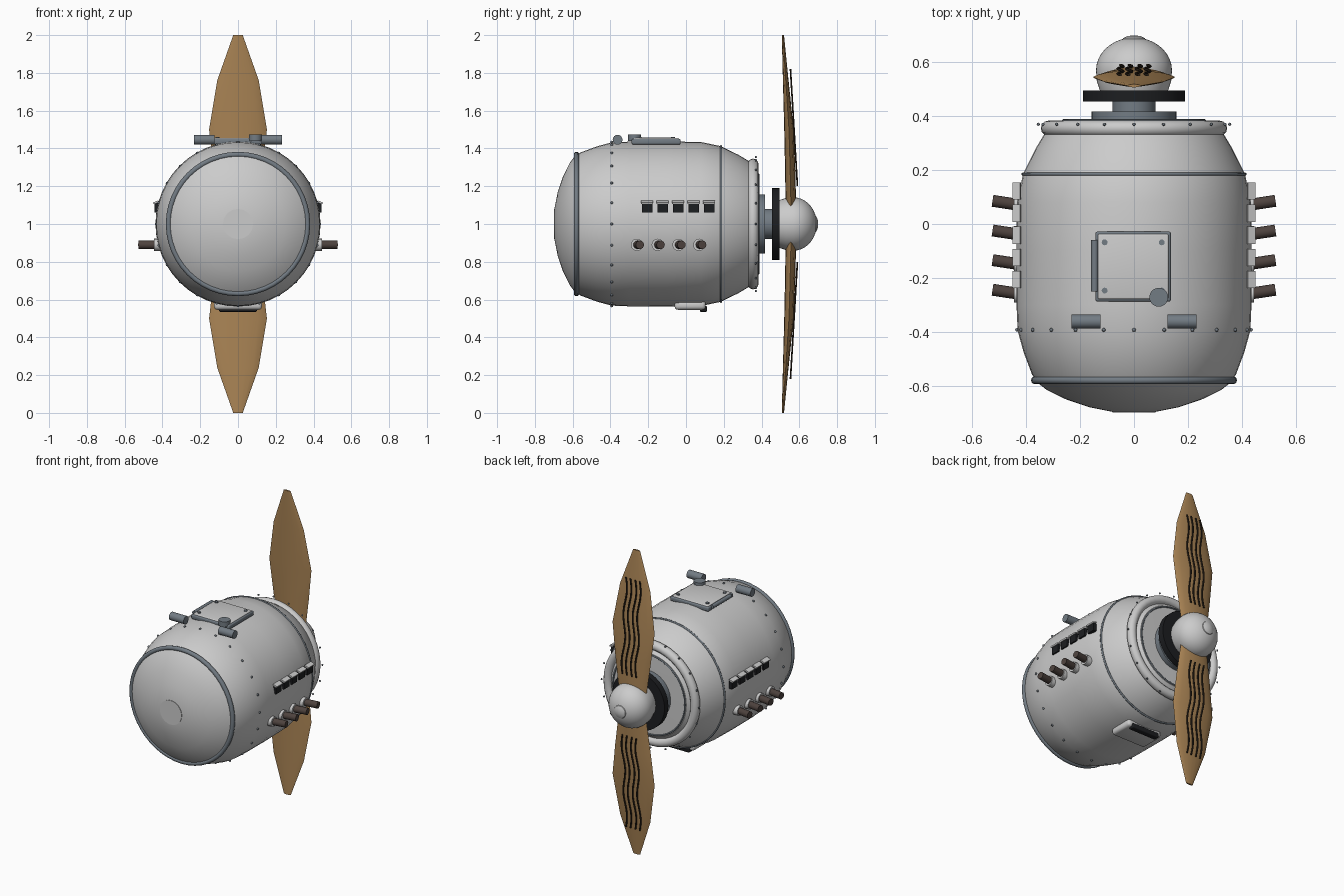
import bpy, bmesh, math
from mathutils import Vector

if "Cube" in bpy.data.objects:
    bpy.data.objects.remove(bpy.data.objects["Cube"])

def material(name, rgb):
    m = bpy.data.materials.new(name)
    m.diffuse_color = (*rgb, 1)
    m.use_nodes = True
    m.node_tree.nodes["Principled BSDF"].inputs["Base Color"].default_value = m.diffuse_color
    return m

STEEL = material("steel", (0.17, 0.2, 0.23))
BLACK = material("black", (0.012, 0.013, 0.015))
WOOD = material("wood", (0.40, 0.23, 0.09))
GRAIN = material("grain", (0.03, 0.02, 0.012))
RUST = material("exhaust_metal", (0.075, 0.055, 0.048))

def finish(name, bm, mat=None, angle=35):
    bmesh.ops.recalc_face_normals(bm, faces=bm.faces[:])
    me = bpy.data.meshes.new(name)
    bm.to_mesh(me)
    bm.free()
    ob = bpy.data.objects.new(name, me)
    bpy.context.collection.objects.link(ob)
    if mat:
        me.materials.append(mat)
    bpy.ops.object.select_all(action='DESELECT')
    ob.select_set(True)
    bpy.context.view_layer.objects.active = ob
    bpy.ops.object.shade_smooth_by_angle(angle=math.radians(angle))
    return ob

def loft(bm, rings, caps=True):
    loops = [[bm.verts.new(p) for p in r] for r in rings]
    n = len(loops[0])
    for a, b in zip(loops, loops[1:]):
        for i in range(n):
            bm.faces.new((a[i], a[(i + 1) % n], b[(i + 1) % n], b[i]))
    if caps:
        bm.faces.new(loops[0])
        bm.faces.new(loops[-1])

def revolve(name, profile, mat=None, seg=48, angle=35):
    # profile of (radius, y) spun round the engine axis at z = 1
    bm = bmesh.new()
    loft(bm, [[(r * math.cos(2 * math.pi * i / seg), y, 1 + r * math.sin(2 * math.pi * i / seg))
               for i in range(seg)] for r, y in profile])
    return finish(name, bm, mat, angle)

def ring(name, major, minor, y, mat=None, n=12):
    bm = bmesh.new()
    arc = [2 * math.pi * i / n for i in range(n + 1)]
    loft(bm, [[((major + minor * math.cos(a)) * math.cos(t), y + minor * math.sin(a),
                1 + (major + minor * math.cos(a)) * math.sin(t))
               for t in [2 * math.pi * k / 48 for k in range(48)]] for a in arc], False)
    bmesh.ops.remove_doubles(bm, verts=bm.verts[:], dist=1e-5)
    return finish(name, bm, mat, 60)

def rod(name, p0, p1, r, mat=None, seg=16):
    p0, p1 = Vector(p0), Vector(p1)
    q = (p1 - p0).to_track_quat('Z', 'Y')
    circle = [q @ Vector((r * math.cos(2 * math.pi * i / seg), r * math.sin(2 * math.pi * i / seg), 0))
              for i in range(seg)]
    bm = bmesh.new()
    loft(bm, [[p0 + c for c in circle], [p1 + c for c in circle]])
    return finish(name, bm, mat)

def box(name, c, size, mat=None, bevel=0.0, tilt=0.0):
    bm = bmesh.new()
    bmesh.ops.create_cube(bm, size=1)
    bmesh.ops.scale(bm, vec=size, verts=bm.verts[:])
    if bevel:
        bmesh.ops.bevel(bm, geom=bm.edges[:], offset=bevel, segments=3, affect='EDGES', profile=0.5)
    ob = finish(name, bm, mat)
    ob.location = c
    ob.rotation_euler.y = tilt
    return ob

def rivets(name, count, radius, y, size):
    bm = bmesh.new()
    for i in range(count):
        a = 2 * math.pi * i / count
        v = bmesh.ops.create_uvsphere(bm, u_segments=8, v_segments=6, radius=size)['verts']
        bmesh.ops.translate(bm, verts=v, vec=(radius * math.sin(a), y, 1 + radius * math.cos(a)))
    return finish(name, bm, STEEL, 60)

# Barrel cowling, domed end and trim rings
revolve("cowling", [(0.36, -0.585), (0.378, -0.56), (0.41, -0.475), (0.432, -0.395), (0.436, -0.3),
                    (0.437, -0.1), (0.434, 0.08), (0.412, 0.185), (0.365, 0.28), (0.335, 0.33), (0.31, 0.36)])
revolve("end_dome", [(0.37, -0.58), (0.325, -0.615), (0.25, -0.652), (0.165, -0.68), (0.08, -0.697)])
revolve("dome_cap", [(0.079, -0.69), (0.079, -0.7)])
ring("dome_ring", 0.368, 0.014, -0.58, STEEL)
ring("cowling_seam", 0.412, 0.006, 0.185, STEEL, 8)
ring("nose_ring", 0.317, 0.029, 0.355)
revolve("nose_plate", [(0.31, 0.345), (0.27, 0.382), (0.1, 0.385)])
ring("nose_plate_seam", 0.262, 0.005, 0.384, STEEL, 8)
rivets("nose_rivets", 20, 0.355, 0.37, 0.006)
rivets("cowling_rivets", 24, 0.434, -0.393, 0.007)

# Hub and spinner
revolve("hub_flange", [(0.157, 0.38), (0.157, 0.418)], STEEL)
revolve("drive_shaft", [(0.08, 0.41), (0.08, 0.46)], STEEL)
revolve("hub_disc", [(0.19, 0.455), (0.19, 0.495)], BLACK)
revolve("spinner", [(0.125, 0.49), (0.138, 0.53)] +
        [(0.141 * math.cos(math.radians(a)), 0.57 + 0.122 * math.sin(math.radians(a))) for a in range(0, 90, 10)])
revolve("spinner_tip", [(0.045, 0.68), (0.04, 0.69), (0.025, 0.697), (0.008, 0.7)])

# Wooden blades with grain strips
STATIONS = [(0.08, 0.1, 0.556, 0.028), (0.3, 0.13, 0.551, 0.027), (0.5, 0.153, 0.545, 0.025),
            (0.76, 0.11, 0.528, 0.015), (1.0, 0.025, 0.513, 0.006)]
for side, label in ((1, "upper"), (-1, "lower")):
    bm = bmesh.new()
    lens = [(math.cos(2 * math.pi * i / 16), math.sin(2 * math.pi * i / 16)) for i in range(16)]
    loft(bm, [[(w * c, y + t * s * abs(s) ** 0.4, 1 + side * d) for c, s in lens]
              for d, w, y, t in STATIONS])
    finish("blade_" + label, bm, WOOD)
    for k, x in enumerate((-0.05, -0.018, 0.018, 0.05)):
        bm = bmesh.new()
        rings = []
        for i in range(25):
            f = i / 24
            cx = x + 0.01 * math.sin(f * 4 * math.pi)
            cy, cz = 0.59 - 0.037 * f, 1 + side * (0.2 + 0.62 * f)
            rings.append([(cx + 0.006 * math.cos(math.pi * j / 3), cy + 0.005 * math.sin(math.pi * j / 3), cz)
                          for j in range(6)])
        loft(bm, rings)
        finish(f"grain_{label}_{k}", bm, GRAIN)

# Exhaust stubs and louvres on both sides
for s, label in ((1, "right"), (-1, "left")):
    for k in range(4):
        y = -0.26 + 0.11 * k
        rod(f"exhaust_flange_{label}_{k}", (s * 0.41, y, 0.89), (s * 0.445, y, 0.89), 0.032)
        rod(f"exhaust_stub_{label}_{k}", (s * 0.42, y, 0.89), (s * 0.525, y + 0.016, 0.89), 0.022, RUST)
    for k in range(5):
        y = -0.206 + 0.082 * k
        box(f"louvre_slot_{label}_{k}", (s * 0.43, y, 1.085), (0.022, 0.056, 0.05), BLACK)
        box(f"louvre_hood_{label}_{k}", (s * 0.435, y, 1.115), (0.03, 0.064, 0.009), None, 0, s * 0.35)

# Access hatch on top
box("hatch_frame", (-0.003, -0.158, 1.436), (0.28, 0.26, 0.03), STEEL, 0.008)
box("hatch_plate", (-0.003, -0.158, 1.442), (0.262, 0.242, 0.028), None, 0.006)
for sx in (-1, 1):
    for y in (-0.068, -0.247):
        rod("hatch_screw", (-0.003 + sx * 0.106, y, 1.45), (-0.003 + sx * 0.106, y, 1.461), 0.011, STEEL, 12)
rod("hatch_hinge", (-0.146, -0.06, 1.445), (-0.146, -0.25, 1.445), 0.013, STEEL)
rod("hatch_knob", (0.092, -0.272, 1.44), (0.092, -0.272, 1.474), 0.035, STEEL, 20)
for s, label in ((1, "right"), (-1, "left")):
    rod("breather_pipe_" + label, (s * 0.125, -0.362, 1.446), (s * 0.232, -0.362, 1.446), 0.026, STEEL)

# Intake scoop underneath
box("scoop", (0, 0.022, 0.57), (0.254, 0.165, 0.048), None, 0.018)
box("scoop_mouth", (0, 0.092, 0.551), (0.2, 0.038, 0.032), BLACK, 0.006)
